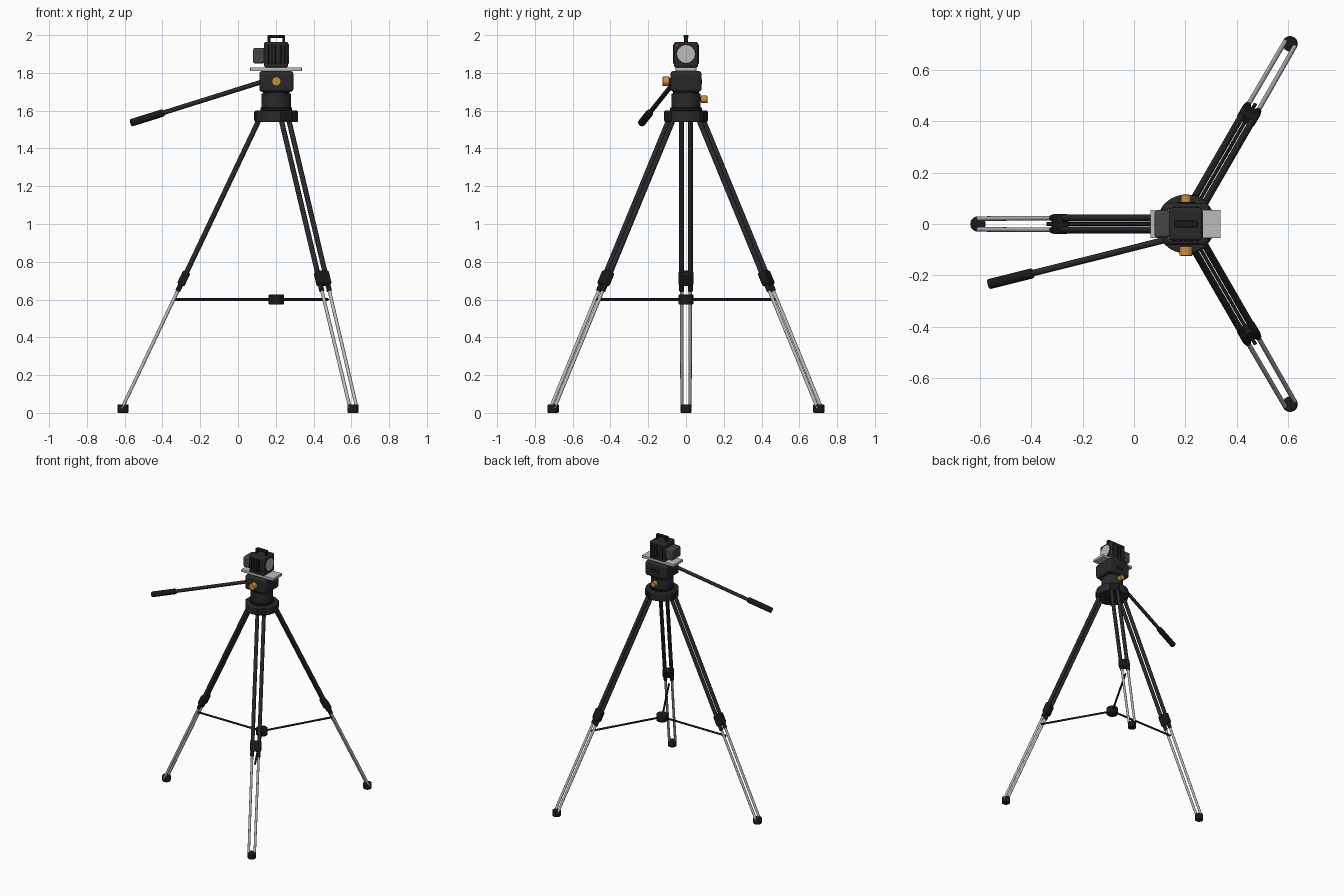
import bpy, math
from mathutils import Vector, Matrix

if "Cube" in bpy.data.objects:
    bpy.data.objects.remove(bpy.data.objects["Cube"])

AX = 0.203  # x of the tripod axis


def material(name, rgb):
    m = bpy.data.materials.new(name)
    m.diffuse_color = (*rgb, 1)
    m.use_nodes = True
    m.node_tree.nodes["Principled BSDF"].inputs["Base Color"].default_value = m.diffuse_color
    return m


DARK = material("dark", (0.022, 0.022, 0.024))
BLACK = material("black", (0.010, 0.010, 0.011))
HOUSING = material("housing", (0.06, 0.06, 0.065))
METAL = material("metal", (0.5, 0.5, 0.5))
ORANGE = material("orange", (0.65, 0.27, 0.04))
RED = material("red", (0.6, 0.02, 0.02))


def finish(name, mat, bevel):
    o = bpy.context.object
    o.name = name
    o.data.materials.append(mat)
    if bevel:
        b = o.modifiers.new("bevel", 'BEVEL')
        b.width, b.segments, b.limit_method = bevel, 3, 'ANGLE'
        b.angle_limit = math.radians(50)
    bpy.ops.object.shade_smooth_by_angle(angle=math.radians(35))
    return o


def box(name, lo, hi, mat, bevel=0.0, matrix=None):
    lo, hi = Vector(lo), Vector(hi)
    bpy.ops.mesh.primitive_cube_add(size=1)
    o = bpy.context.object
    o.data.transform(Matrix.Translation((lo + hi) / 2) @ Matrix.Diagonal((*(hi - lo), 1)))
    if matrix:
        o.matrix_world = matrix
    return finish(name, mat, bevel)


def rod(name, a, b, r, mat, bevel=0.0, sides=24):
    a, b = Vector(a), Vector(b)
    bpy.ops.mesh.primitive_cylinder_add(vertices=sides, radius=r, depth=(b - a).length)
    o = bpy.context.object
    o.location = (a + b) / 2
    o.rotation_euler = (b - a).to_track_quat('Z', 'Y').to_euler()
    return finish(name, mat, bevel)


def disc(name, z0, z1, r, mat, bevel=0.0, sides=48):
    return rod(name, (AX, 0, z0), (AX, 0, z1), r, mat, bevel, sides)


# Legs: built in a radial frame, r shrinking as z rises
def leg_r(z):
    return 0.812 - (z - 0.035) * 0.475


for i, deg in enumerate((180, 60, -60), 1):
    spin = Matrix.Translation((AX, 0, 0)) @ Matrix.Rotation(math.radians(deg), 4, 'Z')

    def P(z, side=0.0):
        return spin @ Vector((leg_r(z), side, z))

    for s, tag in ((-1, "a"), (1, "b")):
        rod(f"lower_leg_rod_{i}{tag}", P(0.025, s * 0.021), P(0.74, s * 0.023), 0.009, METAL)
        rod(f"upper_leg_tube_{i}{tag}", P(0.70, s * 0.023), P(1.565, s * 0.023), 0.0135, DARK)
        rod(f"leg_collar_{i}{tag}", P(0.645, s * 0.023), P(0.70, s * 0.023), 0.0135, BLACK, 0.002)
    # clamp aligned with the leg slope
    tilt = spin @ Matrix.Translation((leg_r(0.71), 0, 0.71)) @ Matrix.Rotation(-math.atan(0.475), 4, 'Y')
    box(f"leg_clamp_{i}", (-0.021, -0.039, -0.037), (0.021, 0.039, 0.042), BLACK, 0.01, tilt)
    # rubber foot
    c = spin @ Vector((0.812, 0, 0))
    rod(f"foot_{i}", c, c + Vector((0, 0, 0.045)), 0.03, BLACK, 0.006, 32)
    # hinge lug under the crown
    box(f"leg_hinge_{i}", (0.075, -0.036, 1.545), (0.117, 0.036, 1.598), BLACK, 0.006, spin)
    # spreader arm
    rod(f"spreader_arm_{i}", (AX, 0, 0.6), P(0.6), 0.007, BLACK, 0, 16)

disc("spreader_hub", 0.574, 0.626, 0.041, BLACK, 0.006)

# Crown and pan base
disc("crown", 1.54, 1.60, 0.115, DARK, 0.006)
disc("crown_step", 1.60, 1.616, 0.084, BLACK, 0.003)
disc("pan_base", 1.612, 1.692, 0.078, DARK, 0.004)
disc("pan_ring", 1.692, 1.705, 0.07, BLACK)

# Tilt head and plate
box("tilt_head", (AX - 0.09, -0.082, 1.70), (AX + 0.09, 0.082, 1.81), DARK, 0.015)
box("head_label_plate", (AX - 0.035, 0.08, 1.74), (AX + 0.035, 0.085, 1.765), BLACK, 0.001)
box("quick_release_plate", (0.064, -0.055, 1.809), (0.338, 0.055, 1.829), METAL, 0.003)

# Locking knobs
rod("tilt_knob_stem", (AX, -0.07, 1.755), (AX, -0.092, 1.755), 0.018, BLACK)
rod("tilt_knob", (AX, -0.088, 1.755), (AX, -0.124, 1.755), 0.025, ORANGE, 0.003, 20)
rod("pan_knob_stem", (AX, 0.06, 1.66), (AX, 0.082, 1.66), 0.012, BLACK)
rod("pan_knob", (AX, 0.079, 1.66), (AX, 0.113, 1.66), 0.02, ORANGE, 0.003, 20)

# Pan handle with grip
h0, h1 = Vector((0.15, -0.055, 1.76)), Vector((-0.567, -0.235, 1.535))
rod("pan_handle", h0, h0.lerp(h1, 0.85), 0.0125, DARK)
rod("pan_handle_grip", h0.lerp(h1, 0.76), h1, 0.02, BLACK, 0.005)

# Camera body with ribs on both sides
box("camera_body", (0.138, -0.064, 1.829), (0.266, 0.064, 1.964), DARK, 0.01)
for k in range(5):
    x = 0.158 + k * 0.022
    for s, tag in ((-1, "front"), (1, "back")):
        y = sorted((s * 0.06, s * 0.068))
        box(f"body_rib_{tag}_{k + 1}", (x - 0.005, y[0], 1.848), (x + 0.005, y[1], 1.95), BLACK, 0.002)
box("camera_rear_pack", (0.080, -0.052, 1.85), (0.142, 0.052, 1.932), HOUSING, 0.01)

# Lens face and indicator
rod("lens_ring", (0.262, 0, 1.90), (0.268, 0, 1.90), 0.053, BLACK, 0, 48)
rod("lens_disc", (0.264, 0, 1.90), (0.27, 0, 1.90), 0.047, METAL, 0, 48)
rod("indicator_light", (0.262, -0.048, 1.947), (0.269, -0.048, 1.947), 0.006, RED, 0, 16)

# Carry handle
box("carry_handle_bar", (0.157, -0.013, 1.985), (0.249, 0.013, 2.0), BLACK, 0.004)
for x, tag in ((0.157, "left"), (0.235, "right")):
    box(f"carry_handle_post_{tag}", (x, -0.011, 1.958), (x + 0.014, 0.011, 1.992), BLACK, 0.002)
